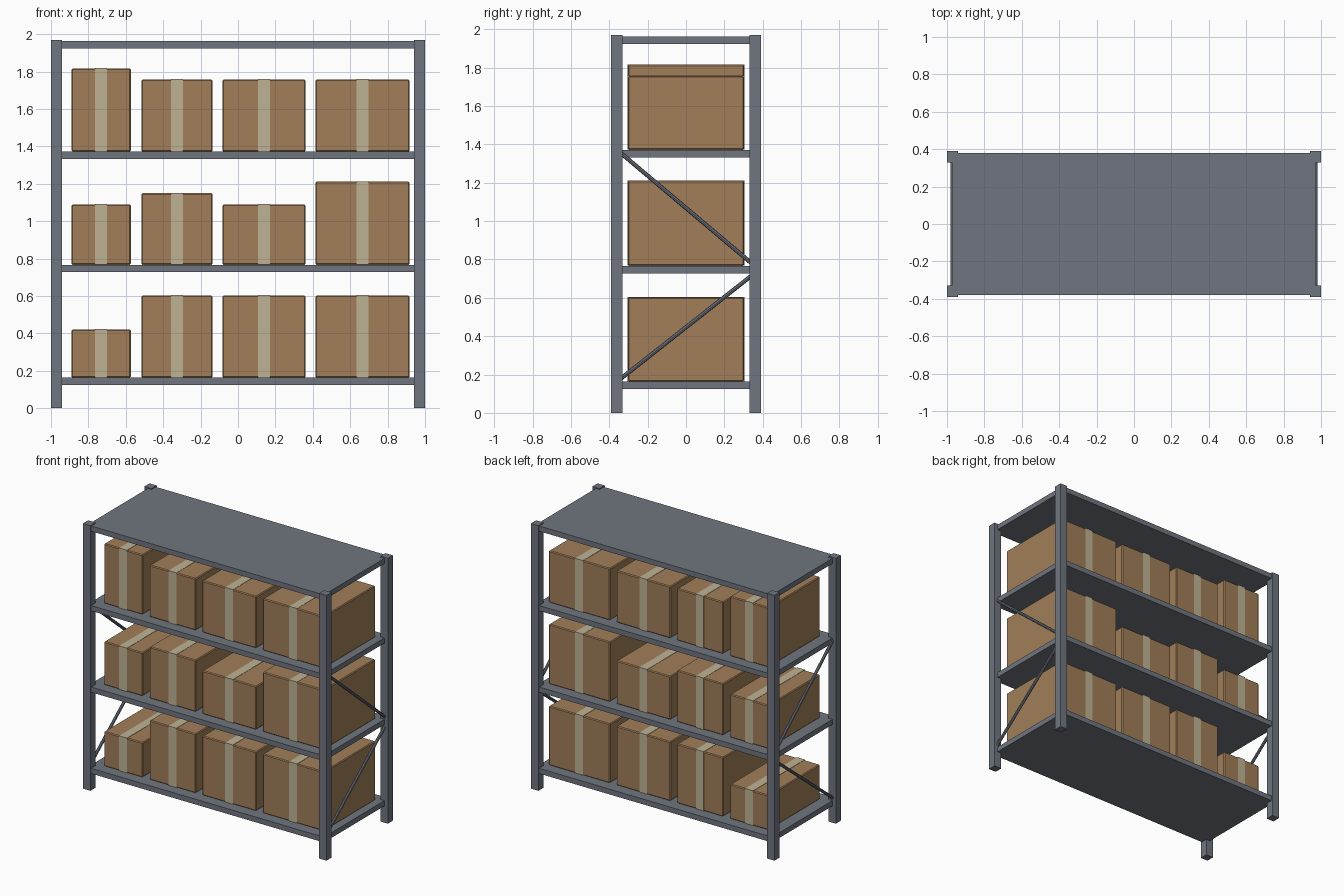
import bpy
from mathutils import Vector

cube = bpy.data.objects.get("Cube")
if cube:
    bpy.data.objects.remove(cube, do_unlink=True)


def material(name, rgb):
    m = bpy.data.materials.new(name)
    m.use_nodes = True
    m.diffuse_color = (*rgb, 1)
    m.node_tree.nodes["Principled BSDF"].inputs["Base Color"].default_value = (*rgb, 1)
    return m


STEEL = material("grey_steel", (0.16, 0.18, 0.215))
CARD = material("brown_cardboard", (0.36, 0.21, 0.10))
TAPE = material("beige_tape", (0.52, 0.45, 0.30))


def block(name, low, high, mat, bevel=0):
    """Axis-aligned box between two corners."""
    low, high = Vector(low), Vector(high)
    bpy.ops.mesh.primitive_cube_add(size=1, location=(low + high) / 2)
    ob = bpy.context.object
    ob.name = name
    ob.scale = high - low
    bpy.ops.object.transform_apply(location=False, rotation=False, scale=True)
    ob.data.materials.append(mat)
    if bevel:
        mod = ob.modifiers.new("soft_edges", "BEVEL")
        mod.width = bevel
        mod.segments = 1
    return ob


def rod(name, start, end, radius, mat):
    """Slim round bar between two points."""
    start, end = Vector(start), Vector(end)
    axis = end - start
    bpy.ops.mesh.primitive_cylinder_add(vertices=8, radius=radius, depth=axis.length,
                                        location=(start + end) / 2)
    ob = bpy.context.object
    ob.name = name
    ob.rotation_euler = axis.to_track_quat("Z", "Y").to_euler()
    ob.data.materials.append(mat)
    bpy.ops.object.shade_smooth_by_angle()


HEIGHT, DEPTH, POST = 1.97, 0.39, 0.06
SHELF_TOPS = [0.163, 0.767, 1.372, 1.963]

# Corner posts and diagonal end braces
for sx, side in ((1, "left"), (-1, "right")):
    for sy, end in ((-1, "front"), (1, "back")):
        xs = sorted((sx, sx * (1 - POST)))
        ys = sorted((sy * DEPTH, sy * (DEPTH - POST)))
        block(f"post_{end}_{side}", (xs[0], ys[0], 0), (xs[1], ys[1], HEIGHT), STEEL)
    x = sx * 0.97
    rod(f"lower_brace_{side}", (x, -0.36, 0.163), (x, 0.36, 0.73), 0.011, STEEL)
    rod(f"upper_brace_{side}", (x, -0.36, 1.372), (x, 0.36, 0.765), 0.011, STEEL)

# Shelf decks
for i, top in enumerate(SHELF_TOPS):
    block(f"shelf_{i + 1}", (-0.972, -0.38, top - 0.039), (0.972, 0.38, top), STEEL)

# Taped cartons: four columns, with a height per row
COLUMNS = [(-0.89, -0.573), (-0.516, -0.136), (-0.083, 0.361), (0.414, 0.917)]
ROWS = [(0.258, 0.44, 0.44, 0.44), (0.322, 0.383, 0.322, 0.444), (0.444, 0.385, 0.385, 0.385)]
for r, heights in enumerate(ROWS):
    base = SHELF_TOPS[r]
    for c, ((x0, x1), h) in enumerate(zip(COLUMNS, heights)):
        tag = f"row{r + 1}_{c + 1}"
        block(f"carton_{tag}", (x0, -0.302, base), (x1, 0.302, base + h), CARD, 0.006)
        mid = (x0 + x1) / 2
        block(f"tape_{tag}", (mid - 0.032, -0.304, base + 0.001),
              (mid + 0.032, 0.304, base + h + 0.002), TAPE)
